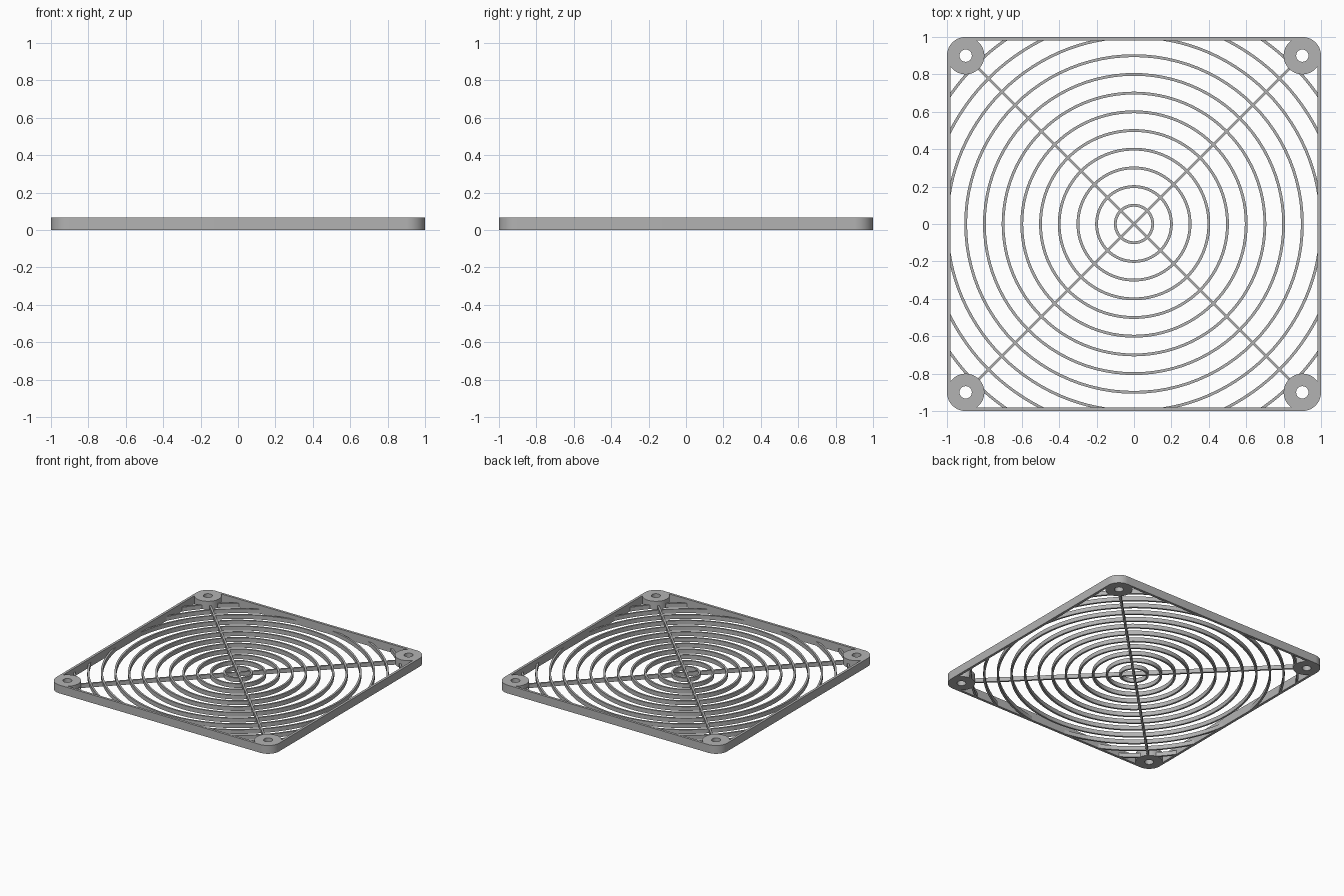
import bpy
from math import sin, cos, pi, acos, radians

if "Cube" in bpy.data.objects:
    bpy.data.objects.remove(bpy.data.objects["Cube"])

HEIGHT = 0.067        # frame and corner pads
GRILLE = 0.033        # rings and spokes
WIDTH = 0.015         # ring and spoke thickness
PAD, PAD_R, HOLE_R, WALL = 0.9, 0.1, 0.033, 0.02

grey = bpy.data.materials.new("grey plastic")
grey.use_nodes = True
grey.diffuse_color = (0.45, 0.45, 0.45, 1)
grey.node_tree.nodes["Principled BSDF"].inputs["Base Color"].default_value = grey.diffuse_color


def arc(cx, cy, r, start, end, n):
    return [(cx + r * cos(start + (end - start) * i / n),
             cy + r * sin(start + (end - start) * i / n)) for i in range(n + 1)]


def circle(cx, cy, r, n):
    return arc(cx, cy, r, 0, 2 * pi, n)[:-1]


def plate(name, outlines, height):
    """Extrude flat outlines up from the ground; inner outlines become holes."""
    curve = bpy.data.curves.new(name, 'CURVE')
    curve.dimensions = '2D'
    curve.fill_mode = 'BOTH'
    curve.extrude = height / 2
    for points in outlines:
        spline = curve.splines.new('POLY')
        spline.points.add(len(points) - 1)
        for p, (x, y) in zip(spline.points, points):
            p.co = (x, y, 0, 1)
        spline.use_cyclic_u = True
    helper = bpy.data.objects.new(name + "_outline", curve)
    bpy.context.collection.objects.link(helper)
    bpy.context.view_layer.update()
    graph = bpy.context.evaluated_depsgraph_get()
    mesh = bpy.data.meshes.new_from_object(helper.evaluated_get(graph))
    bpy.data.objects.remove(helper)
    mesh.materials.clear()
    mesh.materials.append(grey)
    obj = bpy.data.objects.new(name, mesh)
    bpy.context.collection.objects.link(obj)
    obj.location.z = height / 2
    bpy.ops.object.select_all(action='DESELECT')
    obj.select_set(True)
    bpy.context.view_layer.objects.active = obj
    bpy.ops.object.shade_smooth_by_angle(angle=radians(30))
    return obj


# Square frame with rounded corners, round screw pads and screw holes
outer, inner, holes = [], [], []
swing = acos((PAD_R - WALL) / PAD_R)      # where the pad meets the inner wall
for k in range(4):
    turn = k * pi / 2
    cx, cy = [(PAD, PAD), (-PAD, PAD), (-PAD, -PAD), (PAD, -PAD)][k]
    outer += arc(cx, cy, PAD_R, turn, turn + pi / 2, 16)
    inner += arc(cx, cy, PAD_R, turn + 2 * pi - swing, turn + pi / 2 + swing, 28)
    holes.append(circle(cx, cy, HOLE_R, 32))
plate("frame", [outer, inner] + holes, HEIGHT)

# Full concentric rings
half = WIDTH / 2
for i in range(1, 10):
    r = i / 10
    plate(f"ring_{i}", [circle(0, 0, r + half, 96), circle(0, 0, r - half, 96)], GRILLE)

# Larger rings, cut off by the frame into one arc per corner
for i in range(10, 13):
    r = i / 10
    a = acos((1 - WALL / 2) / r)
    for k in range(4):
        s, e = k * pi / 2 + a, (k + 1) * pi / 2 - a
        band = arc(0, 0, r + half, s, e, 24) + arc(0, 0, r - half, e, s, 24)
        plate(f"corner_arc_{i}_{k + 1}", [band], GRILLE)

# Diagonal spokes running between opposite pads
reach = PAD * 2 ** 0.5 - PAD_R + 0.01
for name, angle in (("spoke_rising", pi / 4), ("spoke_falling", -pi / 4)):
    bar = [(-reach, -half), (reach, -half), (reach, half), (-reach, half)]
    plate(name, [bar], GRILLE).rotation_euler.z = angle
